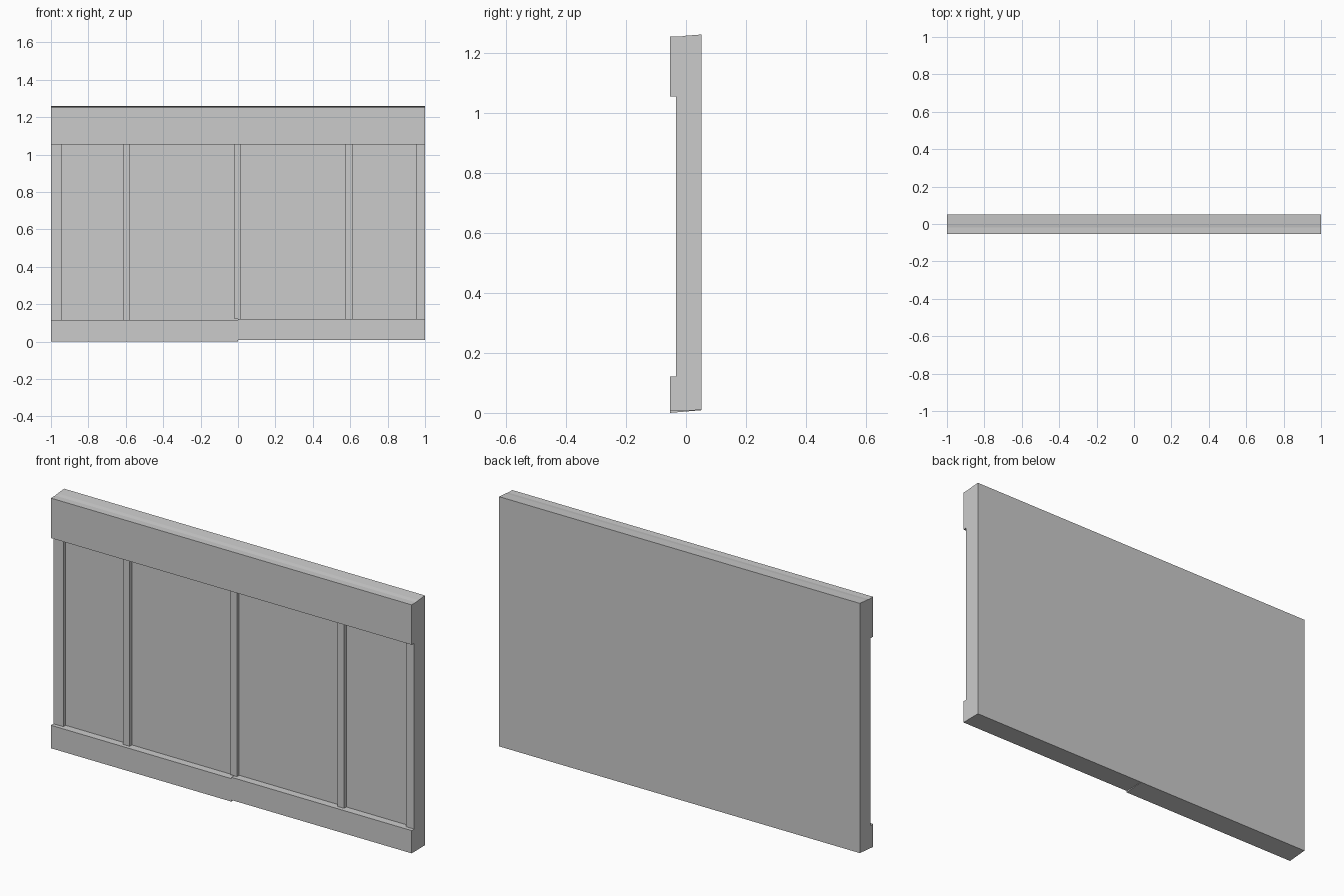
import bpy
import bmesh

if "Cube" in bpy.data.objects:
    bpy.data.objects.remove(bpy.data.objects["Cube"])

FRONT, STILE, PANEL, BACK = -0.053, -0.033, -0.015, 0.052
RAIL_Z = 1.053


def make_object(name, bm):
    bmesh.ops.recalc_face_normals(bm, faces=bm.faces)
    mesh = bpy.data.meshes.new(name)
    bm.to_mesh(mesh)
    bm.free()
    obj = bpy.data.objects.new(name, mesh)
    bpy.context.collection.objects.link(obj)
    return obj


def loft(name, sections):
    """Skin a row of (x, [(y, z), ...]) cross-sections and cap the ends."""
    bm = bmesh.new()
    rings = [[bm.verts.new((x, y, z)) for y, z in prof] for x, prof in sections]
    for a, b in zip(rings, rings[1:]):
        n = len(a)
        for i in range(n):
            j = (i + 1) % n
            bm.faces.new((a[i], a[j], b[j], b[i]))
    bm.faces.new(rings[0])
    bm.faces.new(rings[-1])
    return make_object(name, bm)


def wall_profile(bottom, rail_top):
    """Backboard with a proud bottom rail and top rail and a sloping cap."""
    return [(FRONT, bottom), (BACK, 0.009), (BACK, 1.26), (0.0, 1.256),
            (-0.02, 1.253), (FRONT, 1.253), (FRONT, RAIL_Z), (PANEL, RAIL_Z),
            (PANEL, rail_top), (FRONT, rail_top)]


# Wall body: the left half of the bottom rail hangs slightly lower
left = wall_profile(0.0, 0.115)
right = wall_profile(0.008, 0.122)
loft("wainscot_body", [(-1, left), (0, left), (0, right), (1, right)])

# Vertical stiles dividing the recessed panels
stiles = [(-1.0, -0.945), (-0.615, -0.577), (-0.02, 0.017),
          (0.575, 0.611), (0.955, 1.0)]
for k, (x0, x1) in enumerate(stiles, 1):
    z0 = 0.115 if x0 < -0.1 else 0.122
    box = [(STILE, z0), (PANEL, z0), (PANEL, RAIL_Z), (STILE, RAIL_Z)]
    loft(f"stile_{k}", [(x0, box), (x1, box)])
